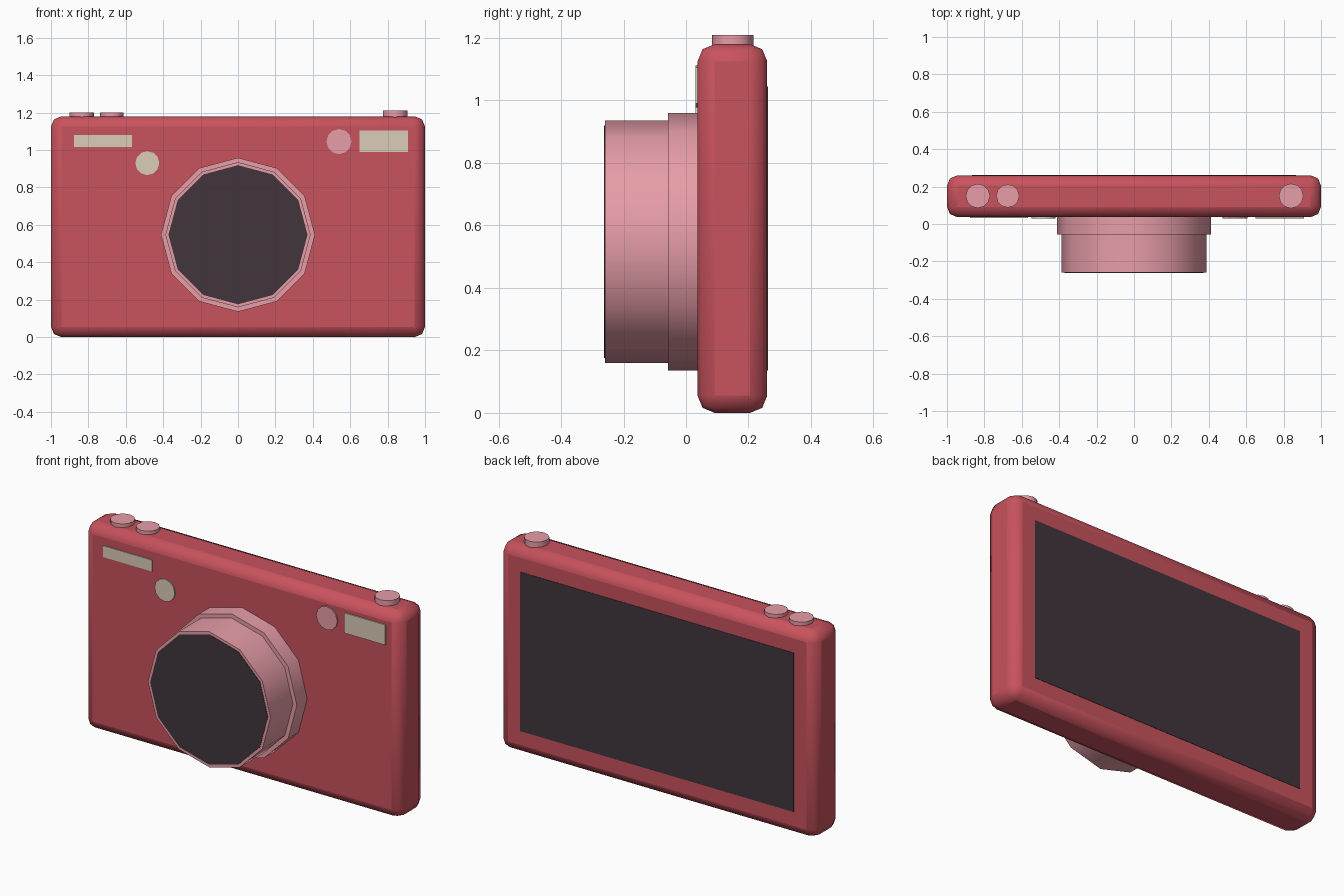
import bpy, math

if "Cube" in bpy.data.objects:
    bpy.data.objects.remove(bpy.data.objects["Cube"])

def material(name, rgb):
    m = bpy.data.materials.new(name)
    m.diffuse_color = (*rgb, 1)
    m.use_nodes = True
    m.node_tree.nodes["Principled BSDF"].inputs["Base Color"].default_value = m.diffuse_color
    return m

RED = material("red_shell", (0.58, 0.085, 0.11))
PINK = material("pink_trim", (0.80, 0.34, 0.39))
CREAM = material("cream_window", (0.71, 0.61, 0.48))
DARK = material("dark_glass", (0.053, 0.036, 0.046))

def finish(name, mat, angle=35):
    o = bpy.context.object
    o.name = name
    o.data.materials.append(mat)
    bpy.ops.object.transform_apply(location=False, rotation=True, scale=True)
    bpy.ops.object.shade_smooth_by_angle(angle=math.radians(angle))
    return o

def box(name, x, y, z, mat):
    """Box from (min, max) ranges."""
    bpy.ops.mesh.primitive_cube_add(size=1, location=[sum(r) / 2 for r in (x, y, z)])
    bpy.context.object.scale = [r[1] - r[0] for r in (x, y, z)]
    return finish(name, mat)

def disc(name, x, z, r, y, mat):
    """Twelve-sided cylinder facing the front."""
    bpy.ops.mesh.primitive_cylinder_add(vertices=12, radius=r, depth=y[1] - y[0],
                                        location=(x, sum(y) / 2, z),
                                        rotation=(math.pi / 2, 0, 0))
    return finish(name, mat)

def button(name, x, r, top):
    bpy.ops.mesh.primitive_cylinder_add(vertices=12, radius=r, depth=top - 1.15,
                                        location=(x, 0.15, (top + 1.15) / 2))
    return finish(name, PINK)

# Rounded body
body = box("body", (-1, 1), (0.037, 0.26), (0, 1.18), RED)
bevel = body.modifiers.new("rounding", "BEVEL")
bevel.width = 0.055
bevel.segments = 2
bpy.ops.object.shade_smooth_by_angle(angle=math.radians(60))

# Rear screen
box("rear_screen", (-0.865, 0.865), (0.24, 0.262), (0.135, 1.045), DARK)

# Lens: base ring, barrel and front glass
disc("lens_base", 0, 0.547, 0.412, (-0.057, 0.06), PINK)
disc("lens_barrel", 0, 0.547, 0.388, (-0.26, -0.05), PINK)
disc("lens_glass", 0, 0.547, 0.372, (-0.262, -0.24), DARK)

# Front windows and sensors
box("flash_window", (-0.877, -0.567), (0.032, 0.06), (1.015, 1.08), CREAM)
box("viewfinder_window", (0.65, 0.91), (0.03, 0.06), (0.99, 1.105), CREAM)
disc("focus_lamp", -0.485, 0.93, 0.064, (0.03, 0.06), CREAM)
disc("front_sensor", 0.54, 1.045, 0.067, (0.03, 0.06), PINK)

# Top buttons
button("mode_button", -0.835, 0.065, 1.2)
button("power_button", -0.675, 0.062, 1.2)
button("shutter_button", 0.84, 0.066, 1.21)
